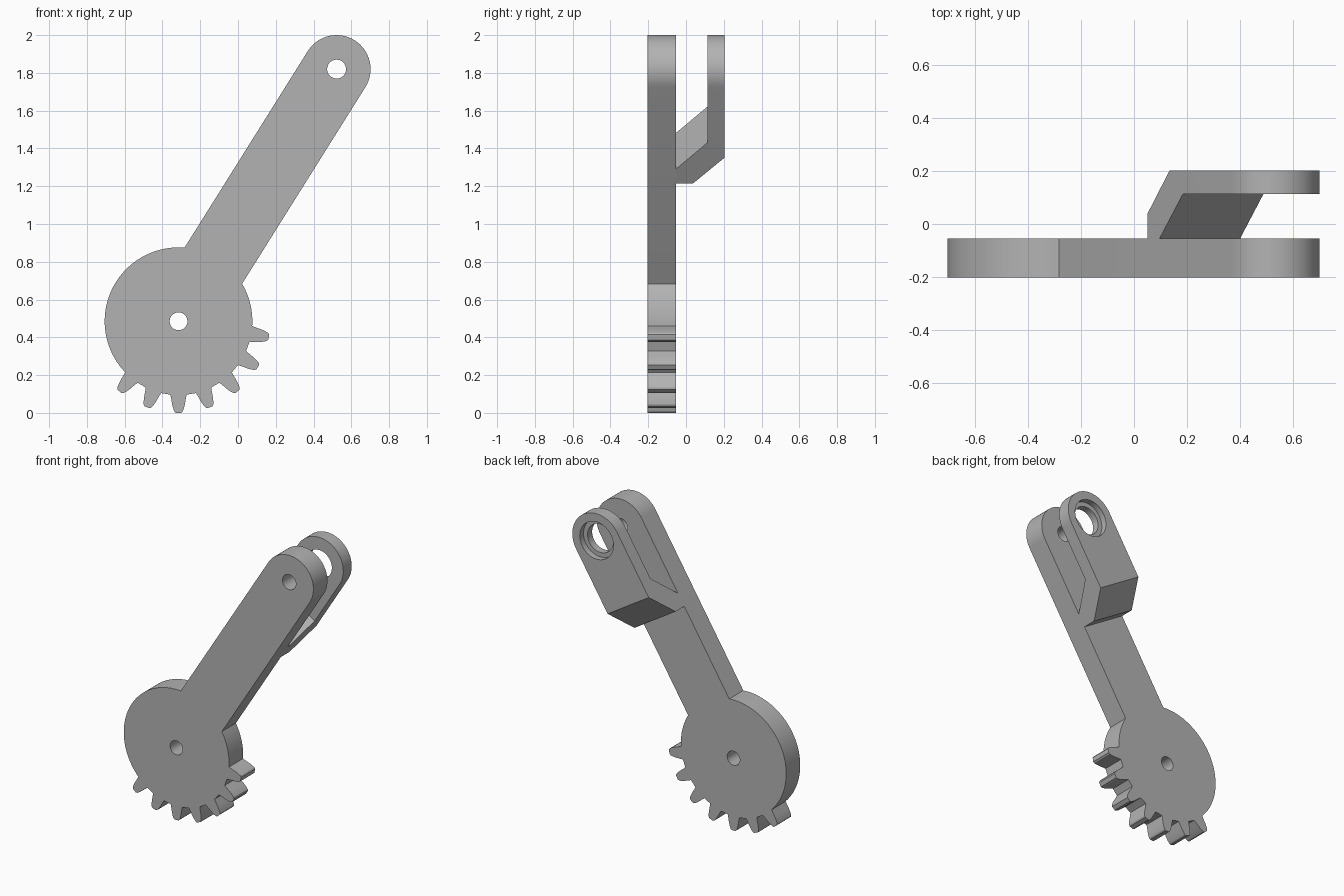
import bpy, bmesh
from math import sin, cos, radians, degrees, atan2, asin, hypot
from mathutils import Matrix, Vector

cube = bpy.data.objects.get("Cube")
if cube:
    bpy.data.objects.remove(cube, do_unlink=True)

# Main dimensions
GEAR = Vector((-0.315, 0, 0.485))
PIN = Vector((0.522, 0, 1.82))
GEAR_R, TIP_R, ARM_R = 0.391, 0.485, 0.18
FRONT, PLATE_BACK, LUG_FRONT, BACK = -0.203, -0.054, 0.114, 0.203
LENGTH = (PIN - GEAR).length
LEAN = atan2(PIN.x - GEAR.x, PIN.z - GEAR.z)
# Local frame: origin at the gear, z along the arm, x across it
FRAME = Matrix.Translation(GEAR) @ Matrix.Rotation(LEAN, 4, 'Y')

steel = bpy.data.materials.new("grey metal")
steel.use_nodes = True
steel.diffuse_color = (0.45, 0.45, 0.45, 1)
steel.node_tree.nodes["Principled BSDF"].inputs["Base Color"].default_value = steel.diffuse_color


def prism(name, points, offset):
    """Extrude a closed loop of 3D points by an offset, placed in the arm frame."""
    bm = bmesh.new()
    face = bm.faces.new([bm.verts.new(p) for p in points])
    new = bmesh.ops.extrude_face_region(bm, geom=[face])["geom"]
    verts = [v for v in new if isinstance(v, bmesh.types.BMVert)]
    bmesh.ops.translate(bm, verts=verts, vec=offset)
    bmesh.ops.recalc_face_normals(bm, faces=bm.faces)
    bm.transform(FRAME)
    mesh = bpy.data.meshes.new(name)
    bm.to_mesh(mesh)
    bm.free()
    mesh.materials.append(steel)
    obj = bpy.data.objects.new(name, mesh)
    bpy.context.collection.objects.link(obj)
    return obj


def arc(radius, start, end, steps, y, height=0):
    """Points on an arc in the arm plane; angles in degrees from local x."""
    angles = [radians(start + (end - start) * i / steps) for i in range(steps + 1)]
    return [Vector((radius * cos(a), y, height + radius * sin(a))) for a in angles]


def disc(name, radius, y0, y1, height):
    return prism(name, arc(radius, 0, 352.5, 47, y0, height), (0, y1 - y0, 0))


def combine(obj, tool, operation):
    """Apply a boolean with a helper, then remove the helper."""
    tool.hide_render = True
    mod = obj.modifiers.new(operation.lower(), 'BOOLEAN')
    mod.object, mod.operation, mod.solver = tool, operation, 'EXACT'
    bpy.context.view_layer.objects.active = obj
    bpy.ops.object.modifier_apply(modifier=mod.name)
    bpy.data.objects.remove(tool, do_unlink=True)


def smooth(obj):
    bpy.ops.object.select_all(action='DESELECT')
    obj.select_set(True)
    bpy.context.view_layer.objects.active = obj
    bpy.ops.object.shade_smooth_by_angle(angle=radians(25))


# Lever plate: rounded arm end, round hub, seven gear teeth
join = degrees(asin(ARM_R / GEAR_R))
neck = 90 - join
outline = arc(ARM_R, 0, 180, 32, FRONT, LENGTH)
TOOTH = [(0.391, 0.043), (0.415, 0.038), (0.44, 0.034), (0.46, 0.029), (0.478, 0.022), (TIP_R, 0.014)]
flank = TOOTH + [(r, -w) for r, w in reversed(TOOTH)]
lean = degrees(LEAN)
first = 360 + lean - 130
root = degrees(asin(TOOTH[0][1] / GEAR_R))
outline += arc(GEAR_R, 90 + join, first - root, 40, FRONT)[:-1]
for i in range(7):
    a = radians(first + 20 * i)
    for r, w in flank:
        d = (r * r - w * w) ** 0.5
        outline.append(Vector((d * cos(a) + w * sin(a), FRONT, d * sin(a) - w * cos(a))))
outline += arc(GEAR_R, first + 120 + root, 360 + neck, 12, FRONT)[1:]
lever = prism("lever_plate", outline, (0, PLATE_BACK - FRONT, 0))
combine(lever, disc("hub_cutter", 0.047, FRONT - 0.1, BACK, 0), 'DIFFERENCE')
combine(lever, disc("pin_cutter", 0.05, FRONT - 0.1, BACK, LENGTH), 'DIFFERENCE')
smooth(lever)

# Rear fork: slanted bridge and lug, trimmed to the arm's rounded end
profile = [(PLATE_BACK, 0.975), (0.038, 0.975), (BACK, 1.134), (BACK, 1.9),
           (LUG_FRONT, 1.9), (LUG_FRONT, 1.229), (PLATE_BACK, 1.063)]
fork = prism("rear_fork", [(-ARM_R, y, z) for y, z in profile], (2 * ARM_R, 0, 0))
trim = arc(ARM_R, 0, 180, 32, -0.5, LENGTH) + [Vector((-ARM_R, -0.5, 0.5)), Vector((ARM_R, -0.5, 0.5))]
combine(fork, prism("fork_trim", trim, (0, 1, 0)), 'INTERSECT')
# Stepped bearing hole in the lug
combine(fork, disc("bore_cutter", 0.095, 0, BACK + 0.1, LENGTH), 'DIFFERENCE')
combine(fork, disc("recess_cutter", 0.125, BACK - 0.04, BACK + 0.1, LENGTH), 'DIFFERENCE')
smooth(fork)
